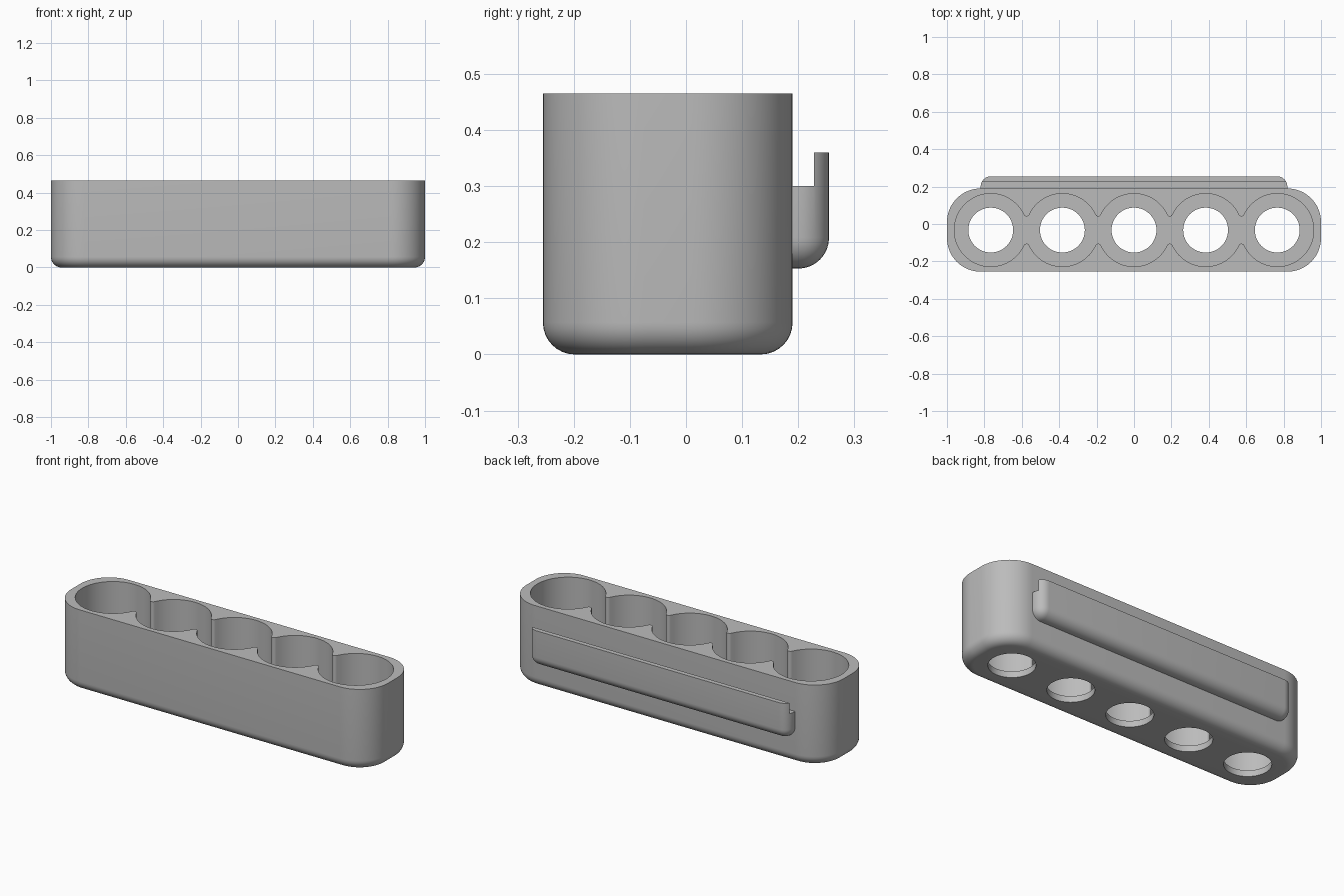
import bpy
import bmesh
from math import pi, cos, sin, atan2, hypot
from mathutils import Matrix

if "Cube" in bpy.data.objects:
    bpy.data.objects.remove(bpy.data.objects["Cube"])

FRONT, BACK, HEIGHT = -0.255, 0.19, 0.465
MID_Y = (FRONT + BACK) / 2
FLOOR = 0.035
COUNT, PITCH = 5, 0.383
POCKET_R, HOLE_R = 0.195, 0.12
centers = [(i - (COUNT - 1) / 2) * PITCH for i in range(COUNT)]

grey = bpy.data.materials.new("plain grey")
grey.use_nodes = True
grey.diffuse_color = (0.5, 0.5, 0.5, 1)
grey.node_tree.nodes["Principled BSDF"].inputs["Base Color"].default_value = (0.5, 0.5, 0.5, 1)


def finish(name, bm):
    bmesh.ops.recalc_face_normals(bm, faces=bm.faces)
    mesh = bpy.data.meshes.new(name)
    bm.to_mesh(mesh)
    bm.free()
    mesh.materials.append(grey)
    obj = bpy.data.objects.new(name, mesh)
    bpy.context.collection.objects.link(obj)
    return obj


def box(x0, x1, y0, y1, z0, z1):
    bm = bmesh.new()
    bmesh.ops.create_cube(bm, size=1)
    bm.transform(Matrix.Translation(((x0 + x1) / 2, (y0 + y1) / 2, (z0 + z1) / 2))
                 @ Matrix.Diagonal((x1 - x0, y1 - y0, z1 - z0, 1)))
    return bm


def round_edges(bm, rule, radius, segments):
    edges = [e for e in bm.edges if rule(e.verts[0].co, e.verts[1].co)]
    bmesh.ops.bevel(bm, geom=edges, offset=radius, segments=segments,
                    profile=0.5, affect='EDGES', clamp_overlap=False)


def prism(name, points, z0, z1):
    bm = bmesh.new()
    face = bm.faces.new([bm.verts.new((x, y, z0)) for x, y in points])
    new = bmesh.ops.extrude_face_region(bm, geom=[face])["geom"]
    verts = [v for v in new if isinstance(v, bmesh.types.BMVert)]
    bmesh.ops.translate(bm, verts=verts, vec=(0, 0, z1 - z0))
    return finish(name, bm)


def arc(cx, cy, r, a0, a1, steps):
    angles = [a0 + (a1 - a0) * k / steps for k in range(steps + 1)]
    return [(cx + r * cos(a), cy + r * sin(a)) for a in angles]


def cut(target, cutter):
    mod = target.modifiers.new("cut", 'BOOLEAN')
    mod.operation = 'DIFFERENCE'
    mod.solver = 'EXACT'
    mod.object = cutter
    bpy.context.view_layer.objects.active = target
    bpy.ops.object.modifier_apply(modifier=mod.name)
    bpy.data.objects.remove(cutter)


def shade(obj):
    bpy.ops.object.select_all(action='DESELECT')
    obj.select_set(True)
    bpy.context.view_layer.objects.active = obj
    bpy.ops.object.shade_smooth_by_angle(angle=pi / 6)


# Tray body: rounded corners, then a rounded bottom rim
bm = box(-1, 1, FRONT, BACK, 0, HEIGHT)
round_edges(bm, lambda a, b: abs(a.z - b.z) > 0.1, 0.18, 16)
round_edges(bm, lambda a, b: max(a.z, b.z) < 0.001, 0.057, 8)
body = finish("tray_body", bm)

# Joined pockets: a row of circles with filleted necks between them
fillet_y = 0.0885
fillet_r = hypot(PITCH / 2, fillet_y) - POCKET_R
lean = atan2(fillet_y, PITCH / 2)
half = []
for i, cx in enumerate(centers):
    start = pi + (lean if i > 0 else 0)
    end = 2 * pi - (lean if i < COUNT - 1 else 0)
    half += arc(cx, 0, POCKET_R, start, end, 28)[:-1]
    if i < COUNT - 1:
        half += arc(cx + PITCH / 2, -fillet_y, fillet_r, pi - lean, lean, 8)[:-1]
outline = half + [(-x, -y) for x, y in half]
cut(body, prism("pocket_cutter", [(x, y + MID_Y) for x, y in outline], FLOOR, HEIGHT + 0.1))

# Drain holes through the floor
for cx in centers:
    ring = arc(cx, MID_Y, HOLE_R, 0, 2 * pi, 48)[:-1]
    cut(body, prism("hole_cutter", ring, -0.1, FLOOR + 0.1))
shade(body)

# Hanging rail on the back: rounded block with a stepped lip
RAIL_X, RAIL_BACK, RAIL_Z, RAIL_TOP = 0.82, 0.255, 0.153, 0.36
bm = box(-RAIL_X, RAIL_X, BACK - 0.01, RAIL_BACK, RAIL_Z, RAIL_TOP)


def rail_edge(a, b):
    at_bottom = max(a.z, b.z) < RAIL_Z + 0.001
    at_back = min(a.y, b.y) > RAIL_BACK - 0.001
    at_side = abs(a.x - b.x) < 0.001
    upright = abs(a.z - b.z) > 0.1
    return (at_bottom and (at_back or at_side)) or (at_back and upright)


round_edges(bm, rail_edge, 0.055, 8)
rail = finish("hanging_rail", bm)
cut(rail, finish("step_cutter", box(-1, 1, 0.1, 0.228, 0.3, 0.5)))
shade(rail)
